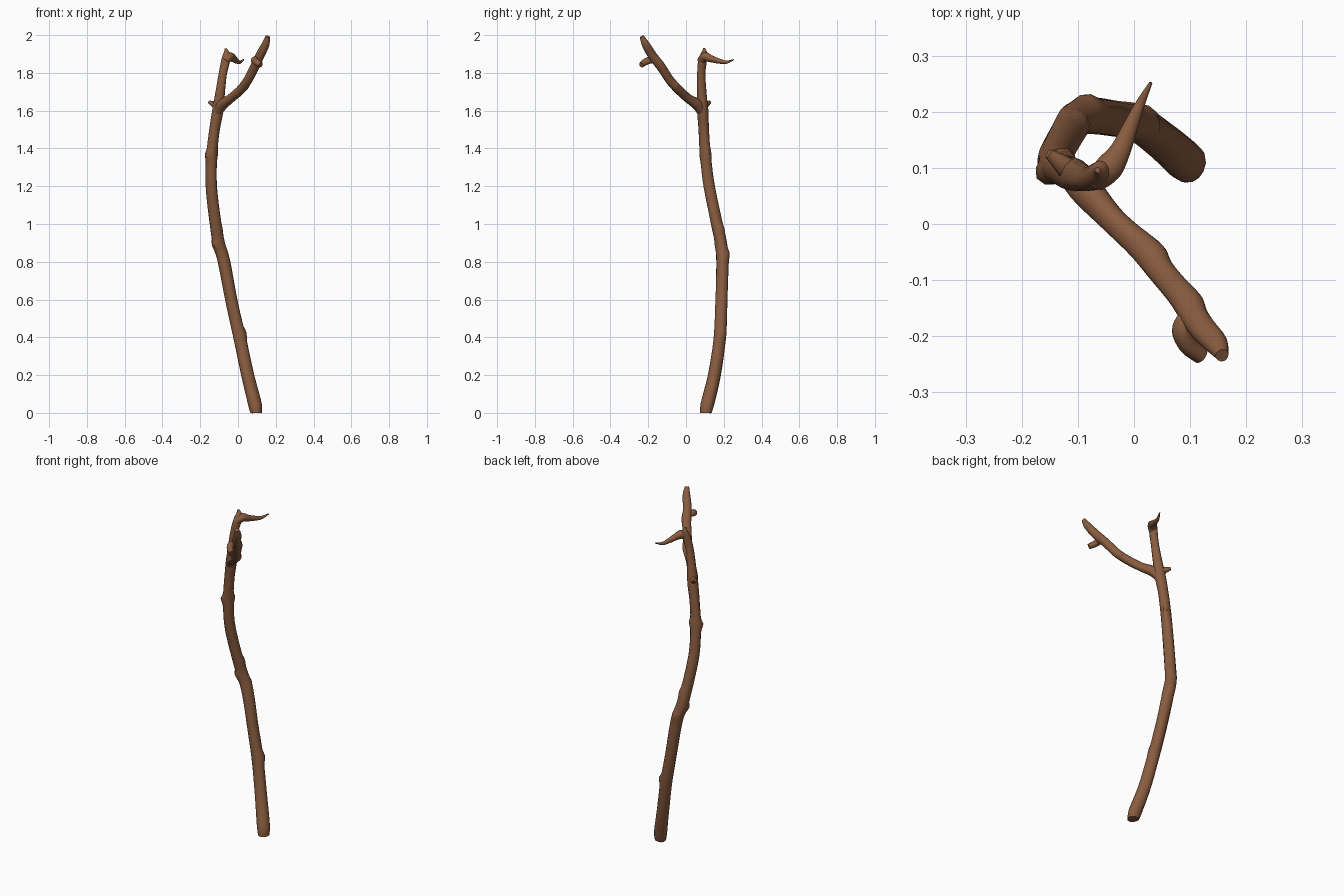
import bpy, bmesh, math
from mathutils import Vector

bark = bpy.data.materials.new("brown_bark")
bark.diffuse_color = (0.25, 0.107, 0.05, 1)


def spline(pts, sub):
    """Catmull-Rom through (x, y, z, radius) points."""
    p = [Vector(q) for q in pts]
    p = [p[0] * 2 - p[1]] + p + [p[-1] * 2 - p[-2]]
    out = []
    for i in range(1, len(p) - 2):
        a, b, c, d = p[i - 1:i + 3]
        for k in range(sub):
            t = k / sub
            out.append(0.5 * (2 * b + (c - a) * t + (2 * a - 5 * b + 4 * c - d) * t * t
                              + (3 * b - a - 3 * c + d) * t ** 3))
    return out + [p[-2]]


def limb(name, pts, knots=(), sub=8, sides=14, flat_base=False):
    """Tapered tube along a spline; knots are (z, direction angle, height)."""
    path = spline(pts, sub)
    bm = bmesh.new()
    rings, ref = [], Vector((1, 0, 0))
    for i, q in enumerate(path):
        c = q.to_3d() if len(q) == 3 else Vector(q[:3])
        nxt, prv = path[min(i + 1, len(path) - 1)], path[max(i - 1, 0)]
        tan = (Vector(nxt[:3]) - Vector(prv[:3])).normalized()
        ref = (ref - tan * ref.dot(tan)).normalized()
        other = tan.cross(ref)
        ring = []
        for s in range(sides):
            a = 2 * math.pi * s / sides
            n = ref * math.cos(a) + other * math.sin(a)
            r = max(q[3], 0.001) * (1 + 0.04 * math.sin(3 * a + 9 * c.z))
            for z, ang, h in knots:
                face = max(0, n.x * math.cos(ang) + n.y * math.sin(ang))
                width = 0.018 if c.z > z else 0.03
                r += h * face ** 4 * math.exp(-((c.z - z) / width) ** 2)
            v = c + n * r
            if flat_base and i == 0:
                v.z = 0
            ring.append(bm.verts.new(v))
        rings.append(ring)
    for lo, hi in zip(rings, rings[1:]):
        for s in range(sides):
            t = (s + 1) % sides
            bm.faces.new((lo[s], lo[t], hi[t], hi[s]))
    bm.faces.new(rings[0][::-1])
    bm.faces.new(rings[-1])
    me = bpy.data.meshes.new(name)
    bm.to_mesh(me)
    bm.free()
    me.materials.append(bark)
    ob = bpy.data.objects.new(name, me)
    bpy.context.collection.objects.link(ob)
    bpy.context.view_layer.objects.active = ob
    ob.select_set(True)
    bpy.ops.object.shade_smooth_by_angle(angle=math.radians(40))
    ob.select_set(False)
    return ob


R = math.radians
# Main stem, running up into the left fork
limb("stem", [
    (0.097, 0.105, 0, 0.031), (0.088, 0.115, 0.05, 0.036), (0.05, 0.15, 0.2, 0.034),
    (0.009, 0.178, 0.4, 0.033), (-0.035, 0.188, 0.6, 0.032), (-0.075, 0.194, 0.8, 0.033),
    (-0.103, 0.185, 0.9, 0.032), (-0.119, 0.163, 1.0, 0.031), (-0.14, 0.122, 1.2, 0.030),
    (-0.138, 0.103, 1.37, 0.029), (-0.125, 0.095, 1.5, 0.028), (-0.108, 0.089, 1.6, 0.030),
    (-0.097, 0.084, 1.68, 0.026), (-0.081, 0.08, 1.79, 0.022), (-0.066, 0.086, 1.86, 0.023),
    (-0.06, 0.095, 1.90, 0.018), (-0.065, 0.096, 1.93, 0.005)],
    knots=[(0.42, R(20), 0.012), (0.84, R(80), 0.008), (0.9, R(215), 0.013),
           (0.97, R(45), 0.008), (1.37, R(215), 0.014), (1.38, R(45), 0.01)],
    flat_base=True)

# Long right fork
limb("right_fork", [
    (-0.115, 0.092, 1.58, 0.024), (-0.085, 0.06, 1.63, 0.029), (-0.04, 0.01, 1.665, 0.024),
    (0.012, -0.04, 1.71, 0.024), (0.05, -0.085, 1.76, 0.024), (0.085, -0.128, 1.825, 0.024),
    (0.118, -0.18, 1.895, 0.024), (0.146, -0.213, 1.95, 0.021), (0.157, -0.234, 1.992, 0.012)],
    knots=[(1.73, R(40), 0.008), (1.85, R(40), 0.006)])

# Thorn-like twig off the left fork's tip
limb("tip_twig", [
    (-0.068, 0.078, 1.86, 0.02), (-0.045, 0.1, 1.885, 0.025), (-0.025, 0.13, 1.876, 0.019),
    (-0.008, 0.17, 1.864, 0.014), (0.01, 0.212, 1.857, 0.009), (0.03, 0.252, 1.87, 0.003)])

# Curled stub on the right fork
limb("curled_stub", [
    (0.11, -0.152, 1.862, 0.016), (0.088, -0.185, 1.868, 0.019),
    (0.096, -0.214, 1.858, 0.018), (0.12, -0.236, 1.842, 0.015)])

# Short broken stub at the fork
limb("fork_stub", [
    (-0.1, 0.085, 1.61, 0.026), (-0.125, 0.105, 1.632, 0.018), (-0.152, 0.126, 1.645, 0.009)])
